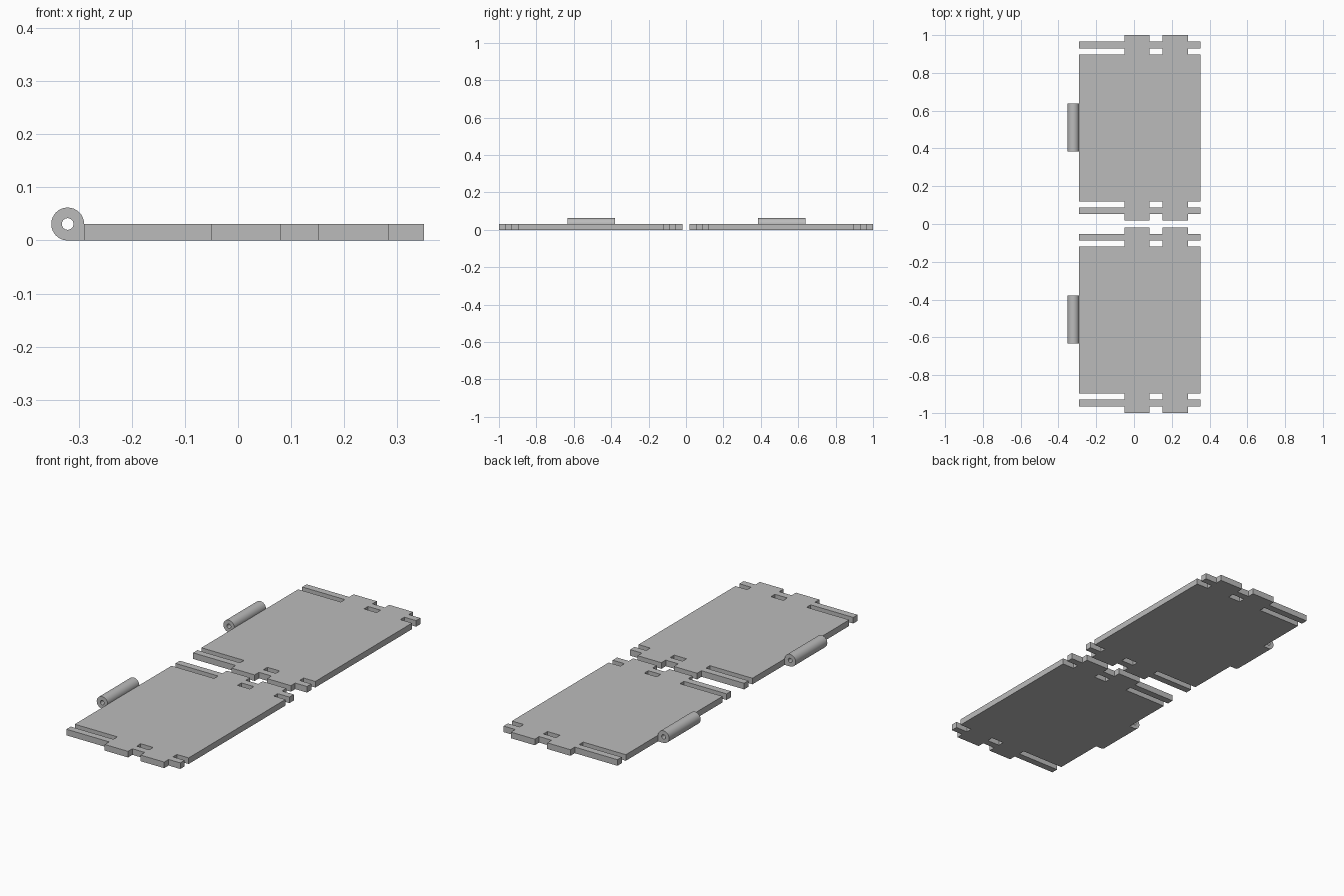
import bpy, bmesh, math

if "Cube" in bpy.data.objects:
    bpy.data.objects.remove(bpy.data.objects["Cube"], do_unlink=True)

grey = bpy.data.materials.new("plain_grey")
grey.use_nodes = True
colour = (0.5, 0.5, 0.5, 1)
grey.diffuse_color = colour
grey.node_tree.nodes["Principled BSDF"].inputs["Base Color"].default_value = colour

THICK = 0.031
PANEL_Y = 0.509


def finish(bm, name, y):
    bmesh.ops.recalc_face_normals(bm, faces=bm.faces)
    mesh = bpy.data.meshes.new(name)
    bm.to_mesh(mesh)
    bm.free()
    mesh.materials.append(grey)
    obj = bpy.data.objects.new(name, mesh)
    obj.location.y = y
    bpy.context.collection.objects.link(obj)
    return obj


def panel(name, y):
    # Flat plate on a coarse grid: body, rails across the ends, two tab columns
    xs = [-0.29, -0.05, 0.081, 0.151, 0.285, 0.351]
    half = [0.389, 0.421, 0.456, 0.491]
    ys = [-v for v in reversed(half)] + half
    bm = bmesh.new()
    grid = [[bm.verts.new((px, py, 0)) for py in ys] for px in xs]
    for i in range(len(xs) - 1):
        for j in range(len(ys) - 1):
            tab_column = i in (1, 3)
            body_or_rail = j in (1, 3, 5)
            if tab_column or body_or_rail:
                bm.faces.new((grid[i][j], grid[i + 1][j],
                              grid[i + 1][j + 1], grid[i][j + 1]))
    bmesh.ops.delete(bm, geom=[v for v in bm.verts if not v.link_faces], context='VERTS')
    top = bmesh.ops.extrude_face_region(bm, geom=bm.faces[:])["geom"]
    for v in top:
        if isinstance(v, bmesh.types.BMVert):
            v.co.z = THICK
    return finish(bm, name, y)


def hinge(name, y):
    # Tube with a square foot towards the panel and a round pin hole
    steps, outer, hole, half = 32, THICK, 0.011, 0.127
    bm = bmesh.new()
    rings = []
    for radius, py in ((outer, -half), (outer, half), (hole, half), (hole, -half)):
        ring = []
        for k in range(steps):
            a = 2 * math.pi * k / steps
            c, s = math.cos(a), math.sin(a)
            r = radius
            if radius == outer and k > steps * 3 / 4:
                r /= max(c, -s)
            ring.append(bm.verts.new((-0.321 + r * c, py, THICK + r * s)))
        rings.append(ring)
    for n in range(4):
        a, b = rings[n], rings[(n + 1) % 4]
        for k in range(steps):
            m = (k + 1) % steps
            bm.faces.new((a[k], a[m], b[m], b[k]))
    obj = finish(bm, name, y)
    bpy.ops.object.select_all(action='DESELECT')
    obj.select_set(True)
    bpy.context.view_layer.objects.active = obj
    bpy.ops.object.shade_smooth_by_angle(angle=math.radians(30))


for side, y in (("front", -PANEL_Y), ("back", PANEL_Y)):
    panel(side + "_panel", y)
    hinge(side + "_hinge_tube", y + 0.003)
